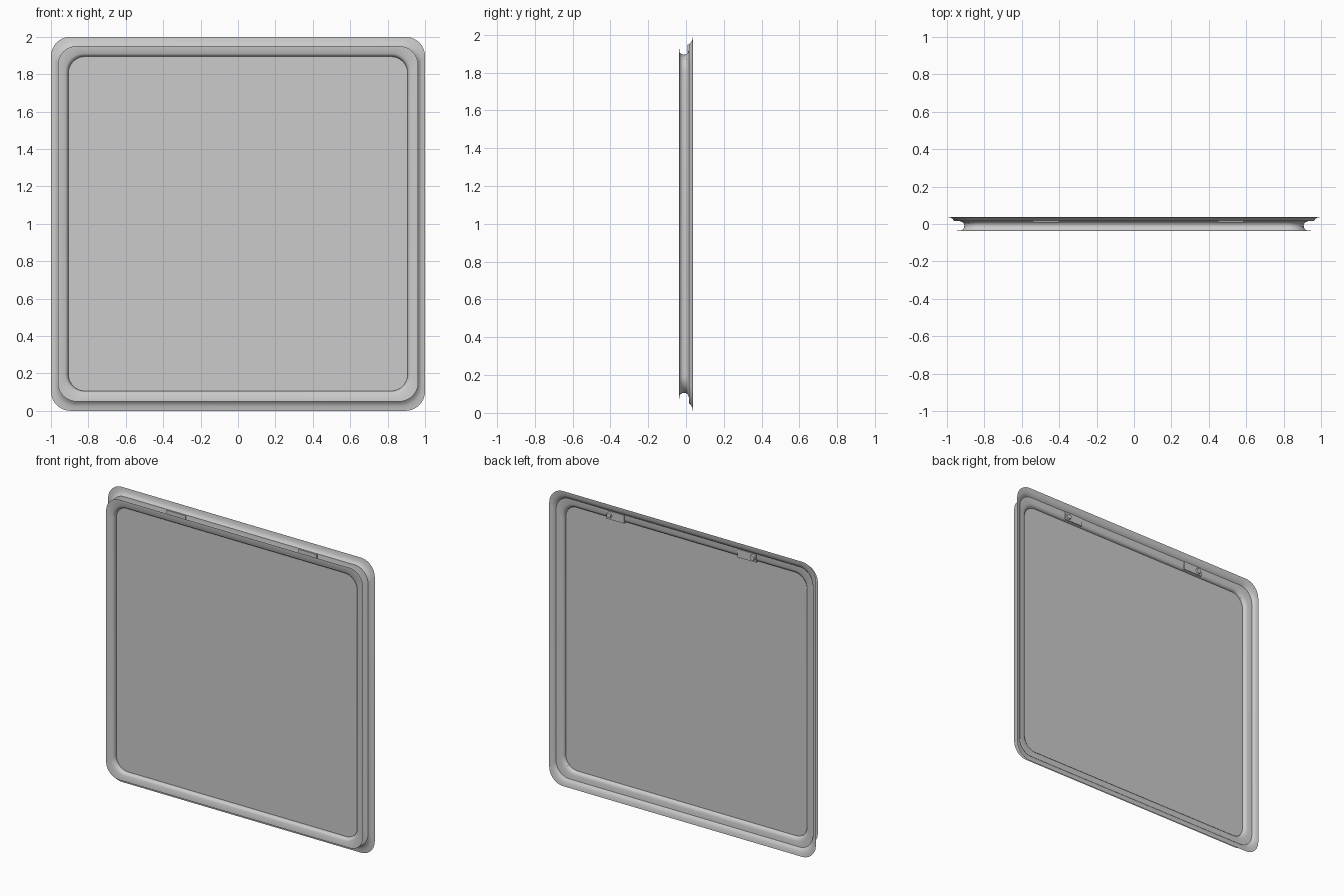
import bpy, bmesh, math
from mathutils import Matrix

if "Cube" in bpy.data.objects:
    bpy.data.objects.remove(bpy.data.objects["Cube"])

SEG = 10  # segments per rounded corner


def rounded_ring(bm, hx, hz, y, r):
    """Ring of vertices for a rounded rectangle centred on z = 1."""
    verts = []
    for k, (sx, sz) in enumerate([(1, 1), (-1, 1), (-1, -1), (1, -1)]):
        for i in range(SEG + 1):
            a = math.pi / 2 * (k + i / SEG)
            verts.append(bm.verts.new((sx * (hx - r) + r * math.cos(a), y,
                                       1 + sz * (hz - r) + r * math.sin(a))))
    return verts


def finish(bm, name, angle=35):
    bmesh.ops.recalc_face_normals(bm, faces=bm.faces)
    me = bpy.data.meshes.new(name)
    bm.to_mesh(me)
    bm.free()
    ob = bpy.data.objects.new(name, me)
    bpy.context.collection.objects.link(ob)
    bpy.ops.object.select_all(action='DESELECT')
    ob.select_set(True)
    bpy.context.view_layer.objects.active = ob
    bpy.ops.object.shade_smooth_by_angle(angle=math.radians(angle))
    return ob


def loft(name, profile):
    """Skin through rounded rings (half width, half height, y, corner radius)."""
    bm = bmesh.new()
    rings = [rounded_ring(bm, *p) for p in profile]
    for a, b in zip(rings, rings[1:]):
        n = len(a)
        for i in range(n):
            j = (i + 1) % n
            bm.faces.new((a[i], a[j], b[j], b[i]))
    return finish(bm, name)


# Rear flared lip
loft("rear_lip", [(1.0, 1.0, .037, .105), (.98, .974, .0345, .103),
                  (.97, .96, .027, .101), (.963, .95, .017, .10)])

# Channel frame: rear step, concave waist, flat front flange
loft("channel_frame", [(.963, .95, .017, .10), (.93, .917, .015, .096),
                       (.918, .905, .011, .094), (.91, .897, .003, .092),
                       (.907, .894, -.008, .09), (.909, .896, -.02, .09),
                       (.914, .901, -.029, .092), (.924, .91, -.035, .094),
                       (.963, .95, -.037, .10)])

# Pane closing the waist
bm = bmesh.new()
bm.faces.new(rounded_ring(bm, .907, .894, -.008, .09))
finish(bm, "pane")

# Top latches, each a plate with a round screw head at the back
for side, x0, x1, xs in (("left", -.54, -.40, -.515), ("right", .45, .585, .56)):
    bm = bmesh.new()
    bmesh.ops.create_cube(bm, size=1, matrix=Matrix.Translation(((x0 + x1) / 2, .0145, 1.921))
                          @ Matrix.Diagonal((x1 - x0, .015, .056, 1)))
    finish(bm, side + "_latch_plate")
    bm = bmesh.new()
    bmesh.ops.create_cone(bm, cap_ends=True, segments=20, radius1=.02, radius2=.016, depth=.008,
                          matrix=Matrix.Translation((xs, .026, 1.921))
                          @ Matrix.Rotation(-math.pi / 2, 4, 'X'))
    finish(bm, side + "_latch_screw")
